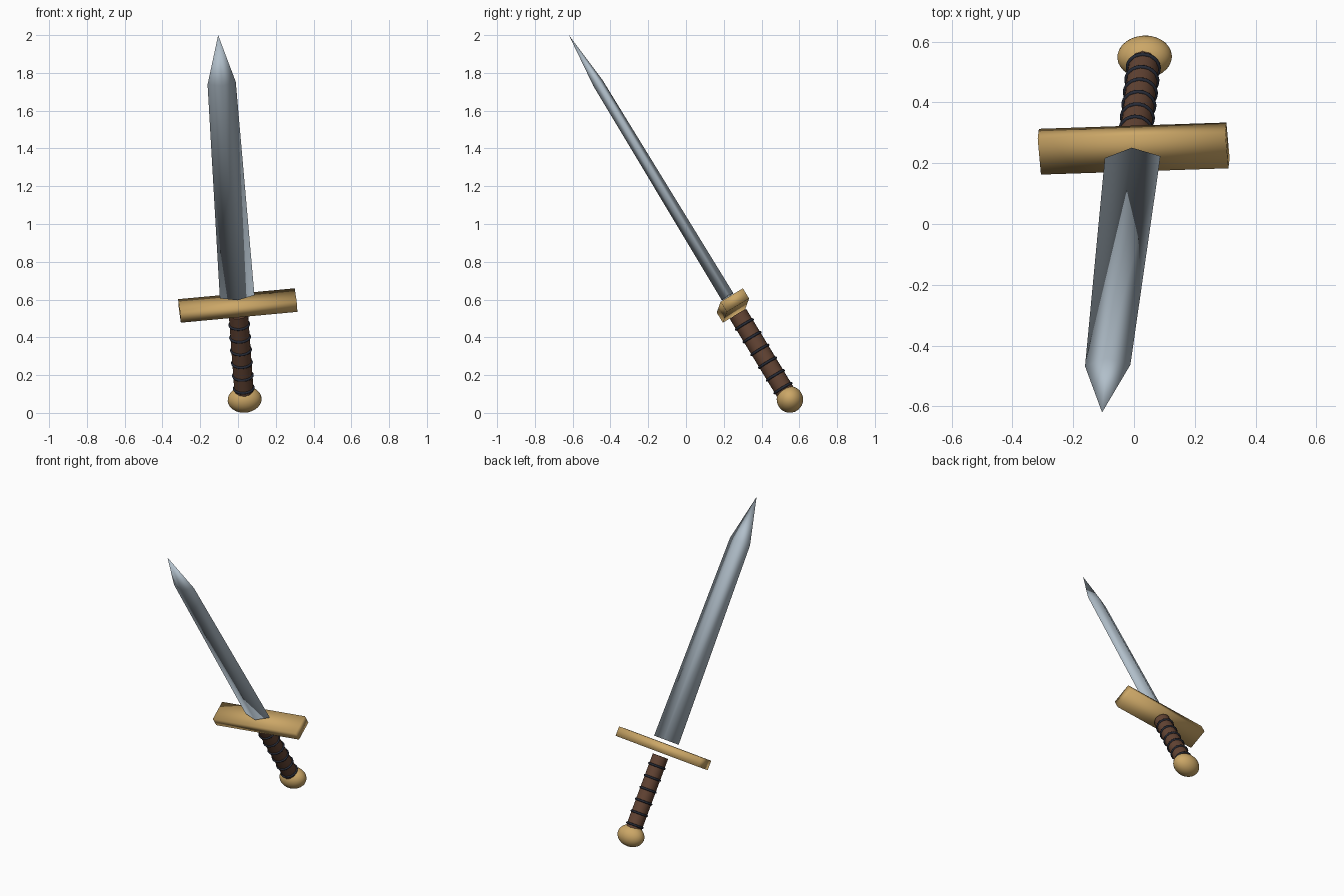
import bpy, bmesh, math
from mathutils import Matrix, Vector

if "Cube" in bpy.data.objects:
    bpy.data.objects.remove(bpy.data.objects["Cube"])

# Sword frame: local z runs from pommel to tip, local x along the guard
pommel_pos = Vector((0.035, 0.55, 0.071))
tip_pos = Vector((-0.105, -0.62, 2.0))
length = (tip_pos - pommel_pos).length
az = (tip_pos - pommel_pos).normalized()
ax = Vector((0.9945, 0.032, 0.095))
ax = (ax - az * ax.dot(az)).normalized()
ay = az.cross(ax)
frame = Matrix.Translation(pommel_pos) @ Matrix((ax, ay, az)).transposed().to_4x4()


def material(name, color):
    m = bpy.data.materials.new(name)
    m.diffuse_color = (*color, 1)
    m.use_nodes = True
    m.node_tree.nodes["Principled BSDF"].inputs["Base Color"].default_value = m.diffuse_color
    return m


brass = material("brass", (0.60, 0.385, 0.135))
steel = material("steel", (0.44, 0.52, 0.59))
leather = material("brown_leather", (0.125, 0.058, 0.034))
cord = material("dark_cord", (0.02, 0.024, 0.038))


def finish(name, bm, mat, angle=None):
    bmesh.ops.recalc_face_normals(bm, faces=bm.faces[:])
    mesh = bpy.data.meshes.new(name)
    bm.to_mesh(mesh)
    bm.free()
    mesh.materials.append(mat)
    ob = bpy.data.objects.new(name, mesh)
    bpy.context.collection.objects.link(ob)
    ob.matrix_world = frame
    for p in mesh.polygons:
        p.use_smooth = True
    if angle:
        mesh.set_sharp_from_angle(angle=math.radians(angle))
    return ob


# Pommel: sphere widened along the guard
bm = bmesh.new()
bmesh.ops.create_uvsphere(bm, u_segments=32, v_segments=16, radius=0.07,
                          matrix=Matrix.Diagonal((0.09 / 0.07, 1, 1, 1)))
finish("pommel", bm, brass)

# Grip
bm = bmesh.new()
bottom, top = 0.03, 0.53
bmesh.ops.create_cone(bm, cap_ends=True, segments=12, radius1=0.051, radius2=0.051,
                      depth=top - bottom, matrix=Matrix.Translation((0, 0, (top + bottom) / 2)))
finish("grip", bm, leather, 50)

# Cord rings around the grip
bm = bmesh.new()
SEG, SIDES = 24, 8
for k in range(6):
    z0 = 0.07 + 0.079 * k
    rows = []
    for i in range(SEG):
        a = math.tau * i / SEG
        row = []
        for j in range(SIDES):
            b = math.tau * j / SIDES
            r = 0.051 + 0.007 * math.cos(b)
            row.append(bm.verts.new((r * math.cos(a), r * math.sin(a), z0 + 0.007 * math.sin(b))))
        rows.append(row)
    for i in range(SEG):
        p, q = rows[i], rows[(i + 1) % SEG]
        for j in range(SIDES):
            n = (j + 1) % SIDES
            bm.faces.new((p[j], q[j], q[n], p[n]))
finish("grip_cords", bm, cord)

# Crossguard: softly shaded bar
bm = bmesh.new()
bmesh.ops.create_cube(bm, size=1, matrix=Matrix.Translation((0, 0, 0.583))
                      @ Matrix.Diagonal((0.62, 0.138, 0.063, 1)))
finish("guard", bm, brass)

# Blade: tapered diamond section ending in a point
bm = bmesh.new()
rings = []
for z, w, d in ((0.637, 0.092, 0.036), (1.962, 0.075, 0.029)):
    rings.append([bm.verts.new(c) for c in ((w, 0, z), (0, d, z), (-w, 0, z), (0, -d, z))])
point = bm.verts.new((0, 0, length))
base, shoulder = rings
bm.faces.new(base)
for i in range(4):
    n = (i + 1) % 4
    bm.faces.new((base[i], base[n], shoulder[n], shoulder[i]))
    bm.faces.new((shoulder[i], shoulder[n], point))
finish("blade", bm, steel)
